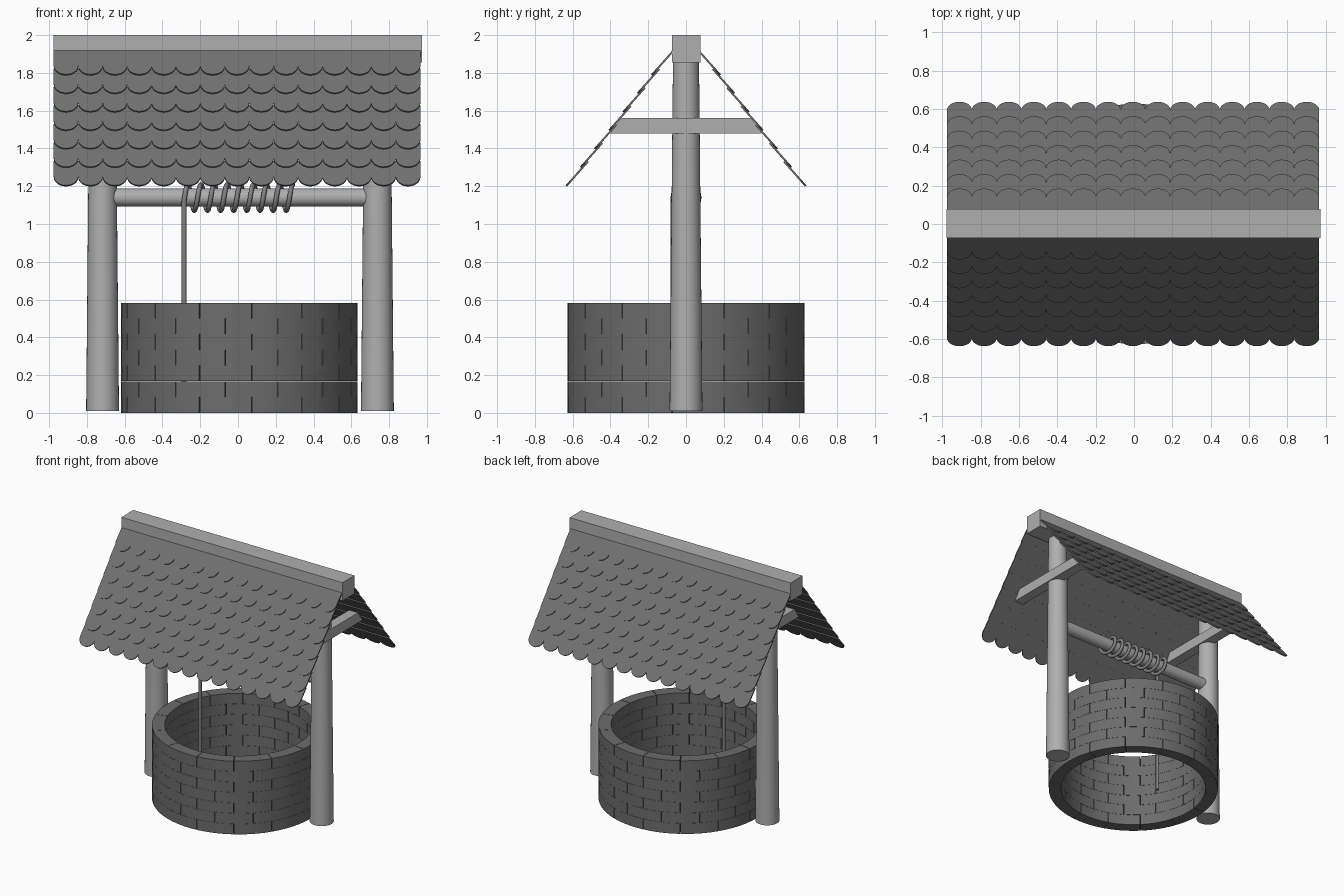
import bpy, bmesh, math
from mathutils import Vector

if "Cube" in bpy.data.objects:
    bpy.data.objects.remove(bpy.data.objects["Cube"])


def grey(name, v):
    m = bpy.data.materials.new(name)
    m.diffuse_color = (v, v, v, 1)
    m.use_nodes = True
    m.node_tree.nodes["Principled BSDF"].inputs["Base Color"].default_value = m.diffuse_color
    return m


WOOD, STONE, SHINGLE, CORD = grey("wood", 0.43), grey("stone", 0.15), grey("shingle", 0.165), grey("cord", 0.22)


def finish(name, bm, mat, smooth=False):
    bmesh.ops.recalc_face_normals(bm, faces=bm.faces)
    me = bpy.data.meshes.new(name)
    bm.to_mesh(me)
    bm.free()
    me.materials.append(mat)
    ob = bpy.data.objects.new(name, me)
    bpy.context.collection.objects.link(ob)
    if smooth:
        bpy.ops.object.select_all(action='DESELECT')
        ob.select_set(True)
        bpy.context.view_layer.objects.active = ob
        bpy.ops.object.shade_smooth_by_angle(angle=math.radians(35))
    return ob


def prism(bm, outline, offset):
    """Solid from a 3D outline pushed along an offset vector."""
    a = [bm.verts.new(p) for p in outline]
    b = [bm.verts.new(Vector(p) + Vector(offset)) for p in outline]
    bm.faces.new(a)
    bm.faces.new(b[::-1])
    n = len(a)
    for i in range(n):
        bm.faces.new((a[i], a[(i + 1) % n], b[(i + 1) % n], b[i]))


def rod(name, r1, r2, length, loc, rot=(0, 0, 0)):
    bm = bmesh.new()
    bmesh.ops.create_cone(bm, cap_ends=True, segments=32, radius1=r1, radius2=r2, depth=length)
    ob = finish(name, bm, WOOD, True)
    ob.location, ob.rotation_euler = loc, rot
    return ob


# Stone ring: staggered courses of curved bricks
ROWS, COUNT, R_OUT, R_IN, HEIGHT = 7, 14, 0.627, 0.535, 0.583
bm = bmesh.new()
course = HEIGHT / ROWS
step = 2 * math.pi / COUNT
gap = 0.002
for row in range(ROWS):
    z0 = row * course + (0.001 if row else 0)
    for k in range(COUNT):
        start = (k + 0.5 * (row % 2)) * step + 0.33
        angles = [start + gap / R_OUT + (step - 2 * gap / R_OUT) * i / 5 for i in range(6)]
        ring = [(R_OUT * math.cos(t), R_OUT * math.sin(t), z0) for t in angles]
        ring += [(R_IN * math.cos(t), R_IN * math.sin(t), z0) for t in reversed(angles)]
        prism(bm, ring, (0, 0, (row + 1) * course - z0))
finish("stone_ring", bm, STONE, True).location.x = 0.007

# Posts and braces
for side, x in (("left", -0.717), ("right", 0.738)):
    rod(side + "_post", 0.087, 0.069, 1.85, (x, 0, 0.935))
    bm = bmesh.new()
    prism(bm, [(x, -0.40, 1.48), (x, 0.40, 1.48),
               (x, 0.345, 1.56), (x, -0.345, 1.56)], (0.08, 0, 0))
    finish(side + "_brace", bm, WOOD)

# Ridge beam
bm = bmesh.new()
prism(bm, [(-0.977, -0.073, 1.855), (-0.977, 0.077, 1.855),
           (-0.977, 0.077, 2.0), (-0.977, -0.073, 2.0)], (1.95, 0, 0))
finish("ridge_beam", bm, WOOD)

# Winding bar between the posts
rod("winding_bar", 0.047, 0.047, 1.36, (0.005, 0, 1.14), (0, math.pi / 2, 0))

# Rope: hanging length, then a coil around the bar
TURNS, R_COIL, PITCH = 8.25, 0.069, 0.0695
points = [(-0.285, -R_COIL, 0.13), (-0.285, -R_COIL, 1.12)]
for i in range(int(TURNS * 20) + 1):
    t = 2 * math.pi * i / 20
    points.append((-0.283 + PITCH * i / 20, -R_COIL * math.cos(t), 1.14 + R_COIL * math.sin(t)))
cu = bpy.data.curves.new("rope", 'CURVE')
cu.dimensions = '3D'
cu.bevel_depth, cu.bevel_resolution, cu.use_fill_caps = 0.013, 2, True
cu.materials.append(CORD)
sp = cu.splines.new('POLY')
sp.points.add(len(points) - 1)
for p, co in zip(sp.points, points):
    p.co = (*co, 1)
bpy.context.collection.objects.link(bpy.data.objects.new("rope", cu))

# Roof: rows of round-ended shingles on each slope
TILES, TILE_ROWS, LENGTH, X0 = 15, 7, 0.172, -0.975
width = 1.94 / TILES
r = width / 2 + 0.0006
for side, s in (("front", -1), ("back", 1)):
    down = Vector((0, s * 0.555, -0.72)).normalized()
    out = Vector((0, s * 0.72, 0.555)).normalized()
    top = Vector((0, s * 0.072, 1.922))
    bm = bmesh.new()
    for row in range(TILE_ROWS):
        head = row * 0.1235
        for k in range(TILES):
            cx = X0 + (k + 0.5) * width
            flat = [(-r, 0), (-r, LENGTH - r)]
            flat += [(-r * math.cos(math.pi * i / 12), LENGTH - r + r * math.sin(math.pi * i / 12))
                     for i in range(1, 12)]
            flat += [(r, LENGTH - r), (r, 0)]
            outline = [top + Vector((cx + u, 0, 0)) + down * (head + v) + out * (0.012 * v / LENGTH - 0.012)
                       for u, v in flat]
            prism(bm, outline, out * 0.010)
    finish(side + "_roof_shingles", bm, SHINGLE)
